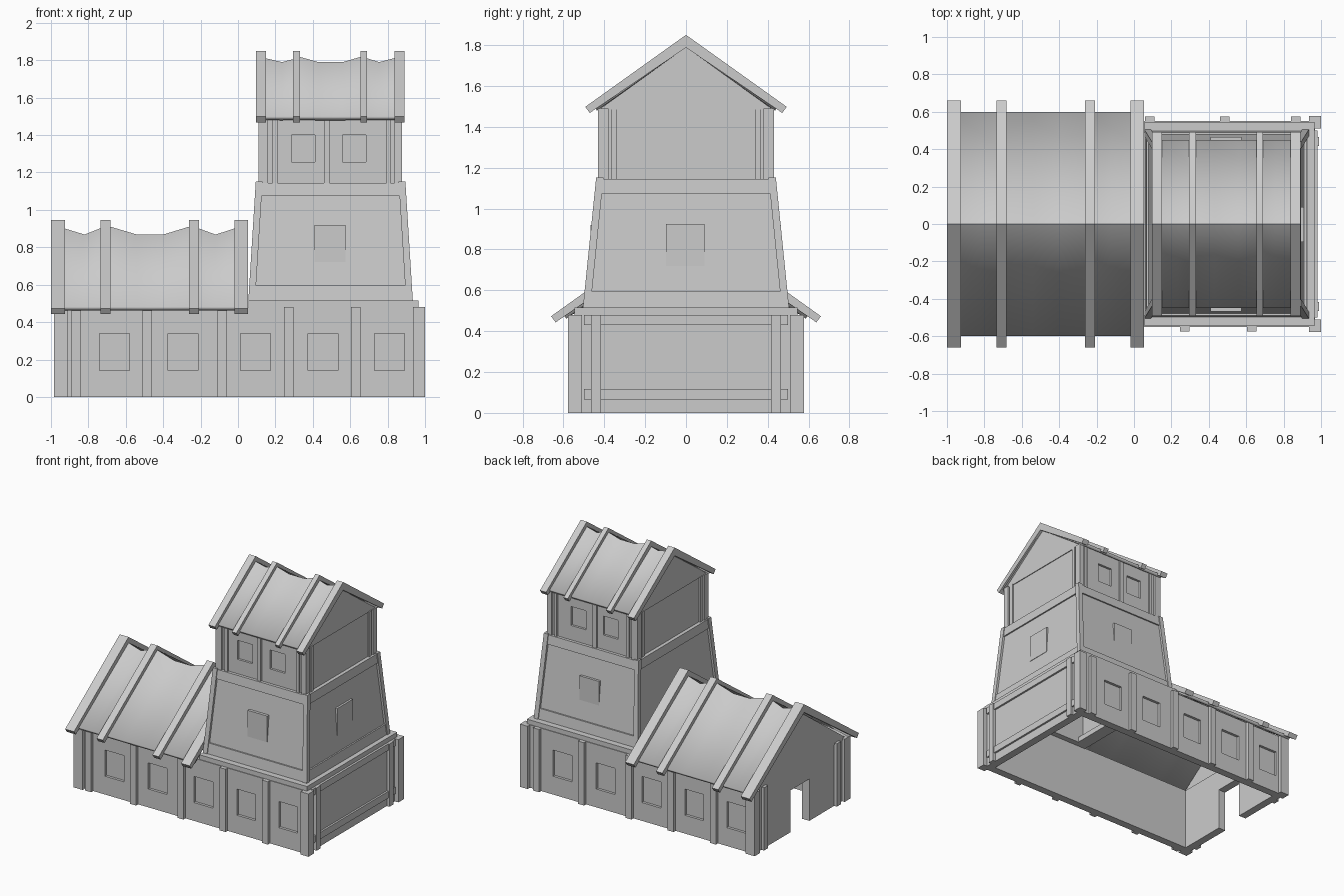
import bpy, bmesh
from mathutils import Vector

if "Cube" in bpy.data.objects:
    bpy.data.objects.remove(bpy.data.objects["Cube"])


def finish(name, bm):
    bmesh.ops.recalc_face_normals(bm, faces=bm.faces)
    me = bpy.data.meshes.new(name)
    bm.to_mesh(me)
    bm.free()
    ob = bpy.data.objects.new(name, me)
    bpy.context.collection.objects.link(ob)
    return ob


def add_box(bm, x0, x1, y0, y1, z0, z1):
    vs = bmesh.ops.create_cube(bm, size=1)["verts"]
    for v in vs:
        v.co = Vector(((x0 + x1) / 2 + v.co.x * (x1 - x0),
                       (y0 + y1) / 2 + v.co.y * (y1 - y0),
                       (z0 + z1) / 2 + v.co.z * (z1 - z0)))


def boxes(name, items):
    bm = bmesh.new()
    for it in items:
        add_box(bm, *it)
    return finish(name, bm)


def ring(name, cx, hx0, hy0, z0, hx1, hy1, z1, t):
    """Hollow rectangular (optionally tapered) wall."""
    bm = bmesh.new()
    loops = []
    for hx, hy, z in ((hx0, hy0, z0), (hx1, hy1, z1),
                      (hx1 - t, hy1 - t, z1), (hx0 - t, hy0 - t, z0)):
        loops.append([bm.verts.new((cx + sx * hx, sy * hy, z))
                      for sx, sy in ((-1, -1), (1, -1), (1, 1), (-1, 1))])
    for k in range(4):
        a, b = loops[k], loops[(k + 1) % 4]
        for i in range(4):
            j = (i + 1) % 4
            bm.faces.new((a[i], a[j], b[j], b[i]))
    return finish(name, bm)


def extrude_x(name, profile, spans):
    """Extrude a (y, z) profile along each x span."""
    bm = bmesh.new()
    n = len(profile)
    for x0, x1 in spans:
        a = [bm.verts.new((x0, y, z)) for y, z in profile]
        b = [bm.verts.new((x1, y, z)) for y, z in profile]
        bm.faces.new(a)
        bm.faces.new(b[::-1])
        for i in range(n):
            bm.faces.new((a[i], b[i], b[(i + 1) % n], a[(i + 1) % n]))
    return finish(name, bm)


def cut(ob, items):
    cutter = boxes("cutter", items)
    cutter.hide_render = True
    m = ob.modifiers.new("cut", 'BOOLEAN')
    m.operation, m.solver, m.object = 'DIFFERENCE', 'EXACT', cutter
    bpy.context.view_layer.objects.active = ob
    bpy.ops.object.modifier_apply(modifier=m.name)
    bpy.data.objects.remove(cutter)


def sagging_roof(name, ridge, y, z_eave):
    """Ruled panels from a sagging ridge down to straight eaves."""
    bm = bmesh.new()
    rows = [[bm.verts.new(p) for p in ((x, -y, z_eave), (x, 0, z), (x, y, z_eave))]
            for x, z in ridge]
    for a, b in zip(rows, rows[1:]):
        for i in (0, 1):
            bm.faces.new((a[i], b[i], b[i + 1], a[i + 1]))
    ob = finish(name, bm)
    if ob.data.polygons[0].normal.z < 0:
        ob.data.flip_normals()
    m = ob.modifiers.new("thickness", 'SOLIDIFY')
    m.thickness, m.offset = 0.025, -1
    bpy.ops.object.select_all(action='DESELECT')
    ob.select_set(True)
    bpy.context.view_layer.objects.active = ob
    bpy.ops.object.shade_smooth_by_angle()


def rafters(name, top, w, slope, spans):
    e = top - slope * w
    extrude_x(name, [(0, top), (w, e), (w - 0.022, e - 0.03), (0, top - 0.062),
                     (-w + 0.022, e - 0.03), (-w, e)], spans)


# Ground floor walls with window recesses and door
win = [-0.66, -0.295, 0.0925, 0.455, 0.81]
walls = ring("ground_floor_walls", 0.0025, 0.965, 0.55, 0, 0.965, 0.55, 0.48, 0.06)
holes = [(-1.1, -0.85, -0.115, 0.115, -0.1, 0.32)]
for c in win:
    holes.append((c - 0.08, c + 0.08, -0.6, -0.53, 0.14, 0.34))
    holes.append((-c - 0.08, -c + 0.08, 0.53, 0.6, 0.14, 0.34))
cut(walls, holes)

# Ground floor posts: back is the front turned by half a turn
posts = []
for c in (-0.865, -0.485, -0.085, 0.272, 0.63):
    posts.append((c - 0.025, c + 0.025, -0.575, -0.54, 0, 0.48))
    posts.append((-c - 0.025, -c + 0.025, 0.54, 0.575, 0, 0.48))
for s in (-1, 1):
    ys = sorted((s * 0.51, s * 0.578))
    posts.append((-0.985, -0.91, *ys, 0, 0.48))
    posts.append((0.935, 1.0, *ys, 0, 0.48))
    for x0, x1 in ((-0.985, -0.95), (0.95, 0.99)):
        posts.append((x0, x1, s * 0.44 - 0.024, s * 0.44 + 0.024, 0, 0.48))
boxes("ground_floor_posts", posts)
boxes("end_wall_rails", [(0.96, 0.982, -0.5, 0.5, 0.065, 0.117),
                         (0.96, 0.982, -0.5, 0.5, 0.43, 0.48)])

# House roof and gable
extrude_x("house_gable", [(-0.56, 0.465), (0.56, 0.465), (0, 0.875)], [(-0.965, -0.92)])
rafters("house_rafters", 0.945, 0.66, 0.715,
        [(-1, -0.925), (-0.735, -0.682), (-0.262, -0.208), (-0.02, 0.053)])
sagging_roof("house_roof",
             [(-0.98, 0.905), (-0.925, 0.90), (-0.82, 0.868), (-0.735, 0.902),
              (-0.682, 0.91), (-0.54, 0.868), (-0.4, 0.868), (-0.262, 0.91),
              (-0.208, 0.90), (-0.12, 0.868), (-0.02, 0.90), (0.045, 0.905)], 0.6, 0.482)


# Tapered tower
TX = 0.495
def hx(z): return 0.44 - 0.0625 * (z - 0.51)
def hy(z): return 0.505 - 0.1016 * (z - 0.51)
def tier(name, z0, z1, inset, t):
    ring(name, TX, hx(z0) - inset, hy(z0) - inset, z0, hx(z1) - inset, hy(z1) - inset, z1, t)

ring("tower_base_ledge", 0.51, 0.455, 0.545, 0.475, 0.455, 0.545, 0.515, 0.1)
tier("tower_walls", 0.5, 1.14, 0.017, 0.04)
tier("tower_lower_rail", 0.51, 0.595, 0.006, 0.03)
tier("tower_upper_rail", 1.075, 1.145, 0.006, 0.03)

# Leaning corner posts
bm = bmesh.new()
for sx in (-1, 1):
    for sy in (-1, 1):
        before = set(bm.verts)
        add_box(bm, -0.5, 0.5, -0.5, 0.5, 0.51, 1.152)
        for v in set(bm.verts) - before:
            z = v.co.z
            v.co.x = TX + sx * (hx(z) - 0.018 + v.co.x * 0.036)
            v.co.y = sy * (hy(z) - 0.018 + v.co.y * 0.036)
finish("tower_corner_posts", bm)

boxes("tower_windows", [(0.41, 0.575, -0.468, -0.43, 0.72, 0.92),
                        (0.41, 0.575, 0.43, 0.465, 0.72, 0.92),
                        (0.88, 0.908, -0.097, 0.09, 0.72, 0.925)])

# Lookout cabin
cabin = boxes("cabin_walls", [(TX - 0.367, TX + 0.367, -0.412, 0.412, 1.12, 1.5)])
cut(cabin, [(c - 0.063, c + 0.063, *ys, 1.255, 1.4)
            for c in (0.348, 0.622) for ys in ((-0.5, -0.395), (0.395, 0.5))])
posts = []
for s in (-1, 1):
    ys = sorted((s * 0.38, s * 0.43))
    posts += [(0.11, 0.16, *ys, 1.13, 1.49), (0.838, 0.876, *ys, 1.13, 1.49)]
    yf = sorted((s * 0.4, s * 0.427))
    posts += [(a, b, *yf, 1.13, 1.49) for a, b in ((0.185, 0.21), (0.46, 0.49), (0.795, 0.815))]
    posts += [(a, b, s * 0.352 - 0.015, s * 0.352 + 0.015, 1.13, 1.49)
              for a, b in ((0.115, 0.14), (0.85, 0.874))]
boxes("cabin_posts", posts)

# Lookout roof and gables
extrude_x("cabin_gables", [(-0.425, 1.485), (0.425, 1.485), (0, 1.79)],
          [(0.12, 0.145), (0.84, 0.868)])
rafters("cabin_rafters", 1.85, 0.493, 0.714,
        [(0.095, 0.15), (0.293, 0.331), (0.655, 0.691), (0.838, 0.89)])
sagging_roof("cabin_roof",
             [(0.11, 1.815), (0.15, 1.81), (0.235, 1.79), (0.293, 1.805), (0.331, 1.818),
              (0.43, 1.79), (0.56, 1.79), (0.655, 1.818), (0.691, 1.81),
              (0.755, 1.79), (0.838, 1.812), (0.875, 1.815)], 0.45, 1.5)
